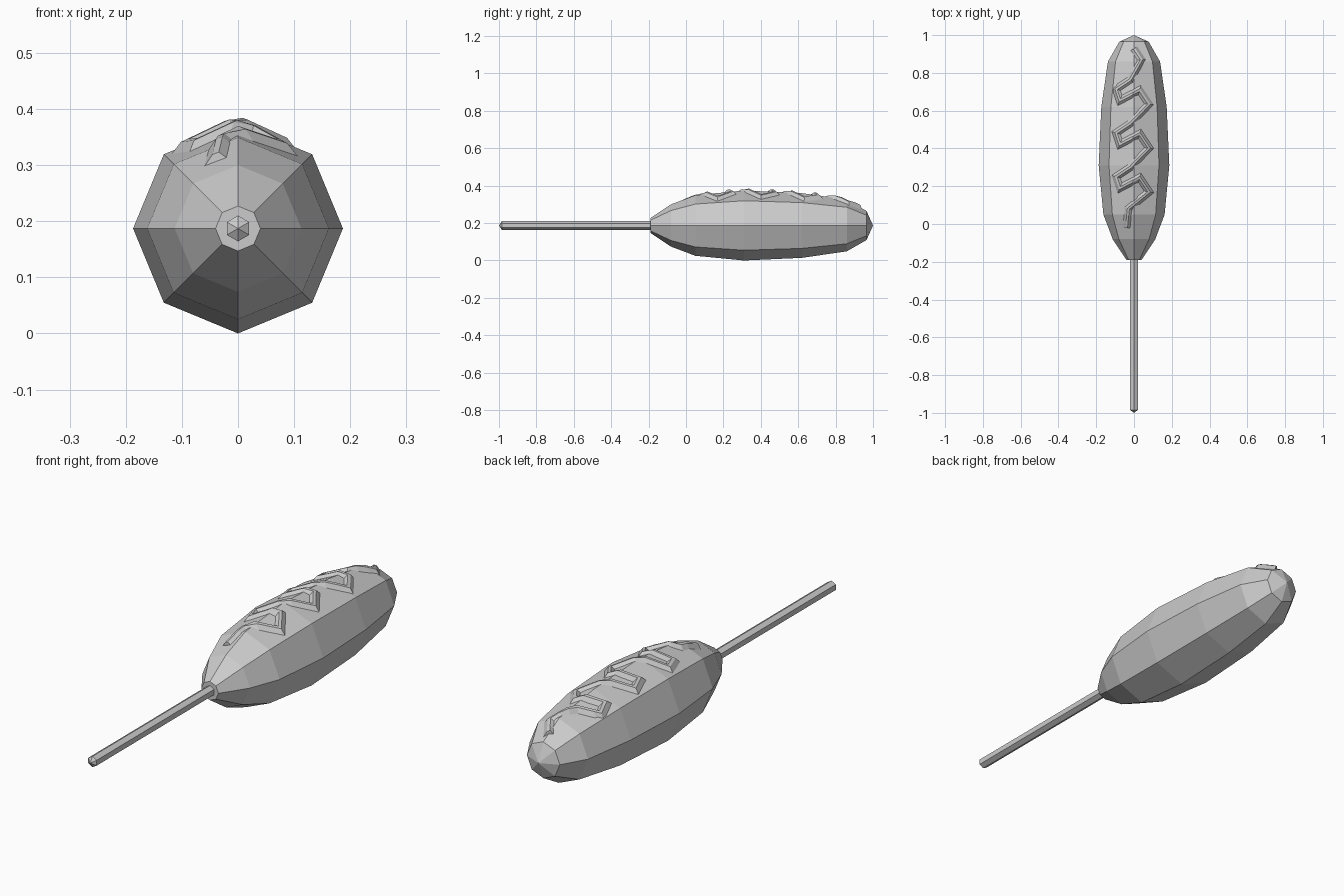
import bpy, bmesh
from math import sin, cos, pi, sqrt
from mathutils import Vector

if "Cube" in bpy.data.objects:
    bpy.data.objects.remove(bpy.data.objects["Cube"])

CZ = 0.187
BODY = [(-0.19, 0.04), (-0.08, 0.113), (0.05, 0.162), (0.31, 0.187),
        (0.62, 0.173), (0.86, 0.138), (0.965, 0.078), (1.0, 0)]


def finish(name, bm):
    bmesh.ops.recalc_face_normals(bm, faces=bm.faces)
    me = bpy.data.meshes.new(name)
    bm.to_mesh(me)
    bm.free()
    ob = bpy.data.objects.new(name, me)
    bpy.context.collection.objects.link(ob)
    return ob


def lathe(name, profile, sides):
    """Revolve (y, radius) pairs round the long axis, one corner at the top."""
    bm = bmesh.new()
    rings = []
    for y, r in profile:
        if r == 0:
            rings.append([bm.verts.new((0, y, CZ))] * sides)
        else:
            rings.append([bm.verts.new((r * sin(2 * pi * i / sides), y,
                                        CZ + r * cos(2 * pi * i / sides)))
                          for i in range(sides)])
    for a, b in zip(rings, rings[1:]):
        for i in range(sides):
            j = (i + 1) % sides
            bm.faces.new(list(dict.fromkeys((a[i], a[j], b[j], b[i]))))
    if profile[0][1] > 0:
        bm.faces.new(rings[0])
    return finish(name, bm)


def surface(x, y):
    """Height of the octagonal body's upper side."""
    r = 0.04
    for (y0, r0), (y1, r1) in zip(BODY, BODY[1:]):
        if y0 <= y <= y1:
            r = r0 + (r1 - r0) * (y - y0) / (y1 - y0)
    x, c = abs(x), r * sqrt(0.5)
    z = r - 0.4142 * x if x < c else c - (x - c) * 2.414
    return CZ + z


# battered body and stick
lathe("body", BODY, 8)
lathe("stick", [(-1.0, 0), (-0.985, 0.023), (-0.15, 0.023)], 6)

# sauce zigzag draped over the top
path = [(-0.04, -0.02), (-0.03, 0.08)]
for k in range(3):
    y = 0.17 + 0.232 * k
    path += [(0.08, y), (0.03, y + 0.075), (-0.075, y + 0.02),
             (-0.095, y + 0.08), (-0.02, y + 0.13)]
path += [(0.04, 0.87), (0.0, 0.93)]
pts = [Vector(p) for p in path]

bm = bmesh.new()
rows = []
for i, p in enumerate(pts):
    d0 = (p - pts[max(i - 1, 0)]).normalized()
    d1 = (pts[min(i + 1, len(pts) - 1)] - p).normalized()
    n0, n1 = Vector((-d0.y, d0.x)), Vector((-d1.y, d1.x))
    m = (n0 + n1).normalized()
    m *= 0.023 / max(0.65, m.dot(n1 if i == 0 else n0))
    rows.append((p + m, p + m * 0.25, p - m * 0.25, p - m))
# split each stroke so it follows the faceted body
fine = []
for a, b in zip(rows, rows[1:]):
    for t in (0, 1 / 3, 2 / 3):
        fine.append([u.lerp(v, t) for u, v in zip(a, b)])
fine.append(list(rows[-1]))
lift = (-0.004, 0.015, 0.015, -0.004)
verts = [[bm.verts.new((q.x, q.y, surface(q.x, q.y) + h))
          for q, h in zip(row, lift)] for row in fine]
for a, b in zip(verts, verts[1:]):
    for j in range(3):
        bm.faces.new((a[j], a[j + 1], b[j + 1], b[j]))
bm.faces.new(verts[0])
bm.faces.new(verts[-1])
finish("sauce", bm)
